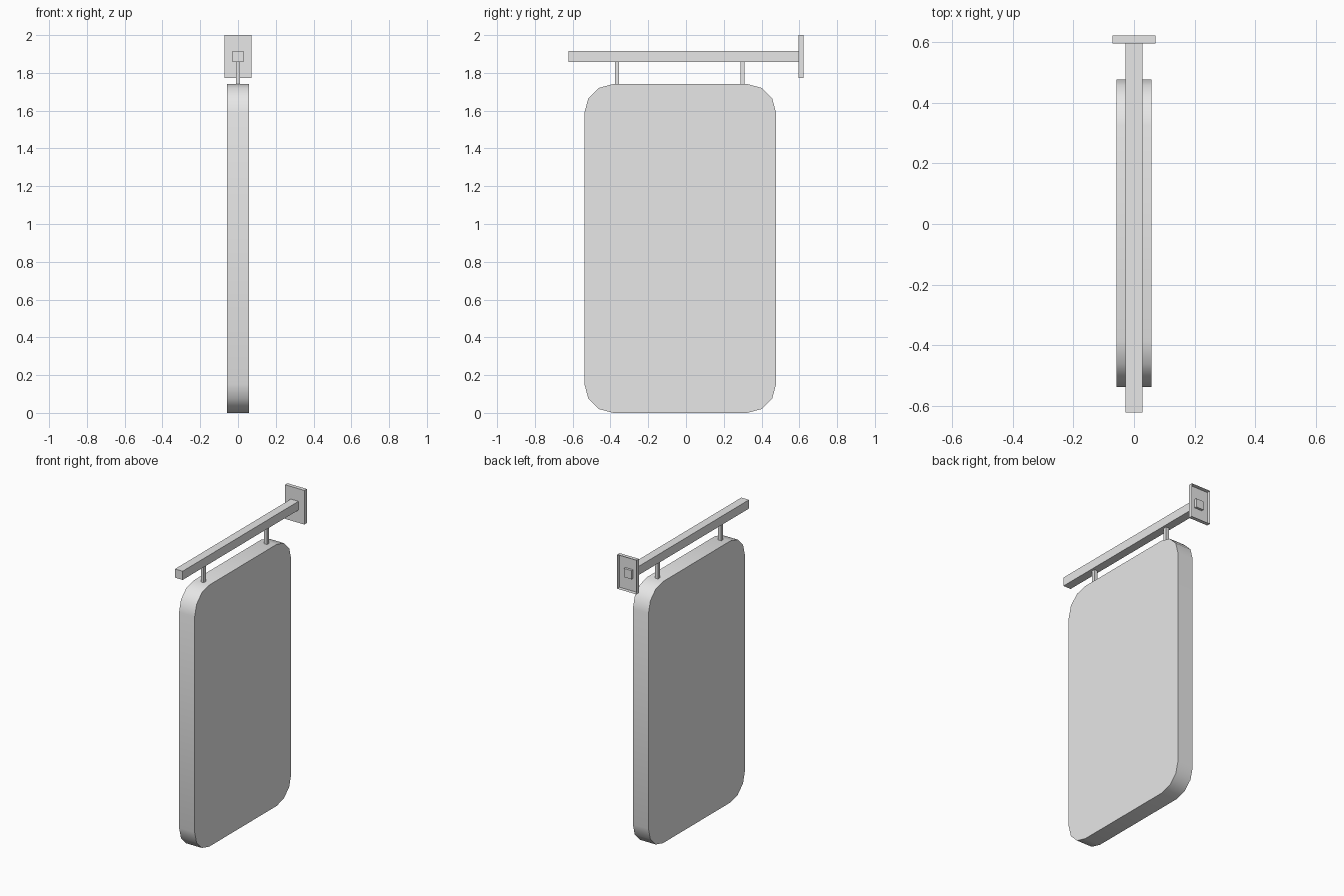
import bpy
import bmesh
from math import radians

cube = bpy.data.objects.get("Cube")
if cube:
    bpy.data.objects.remove(cube, do_unlink=True)

GREY = (0.8, 0.8, 0.8, 1)
metal = bpy.data.materials.new("light grey")
metal.use_nodes = True
metal.diffuse_color = GREY
metal.node_tree.nodes["Principled BSDF"].inputs["Base Color"].default_value = GREY


def box(name, half_x, y, z, edit=None):
    """Box centred on x = 0, spanning the given y and z ranges."""
    bm = bmesh.new()
    bmesh.ops.create_cube(bm, size=1)
    for v in bm.verts:
        v.co = (half_x if v.co.x > 0 else -half_x, y[v.co.y > 0], z[v.co.z > 0])
    bm.normal_update()
    if edit:
        edit(bm)
    mesh = bpy.data.meshes.new(name)
    bm.to_mesh(mesh)
    bm.free()
    mesh.materials.append(metal)
    obj = bpy.data.objects.new(name, mesh)
    bpy.context.collection.objects.link(obj)
    return obj


def round_corners(bm):
    edges = [e for e in bm.edges
             if abs(e.verts[0].co.x - e.verts[1].co.x) > 0.01]
    bmesh.ops.bevel(bm, geom=edges, offset=0.153, segments=3,
                    profile=0.5, affect='EDGES')


def open_back(bm):
    back = [f for f in bm.faces if f.normal.y > 0.9]
    bmesh.ops.delete(bm, geom=back, context='FACES')


# Hanging board with rounded corners and a smooth rim
board = box("sign_board", 0.0575, (-0.538, 0.477), (0, 1.741), round_corners)
bpy.ops.object.select_all(action='DESELECT')
board.select_set(True)
bpy.context.view_layer.objects.active = board
bpy.ops.object.shade_smooth_by_angle(angle=radians(40))

# Support arm, its end poking into the hollow wall plate
box("support_arm", 0.028, (-0.622, 0.612), (1.858, 1.916))
box("wall_plate", 0.071, (0.596, 0.622), (1.773, 2.0), open_back)

# Hangers between arm and board
for name, y in (("front_hanger", -0.365), ("back_hanger", 0.3)):
    box(name, 0.011, (y - 0.011, y + 0.011), (1.741, 1.858))
